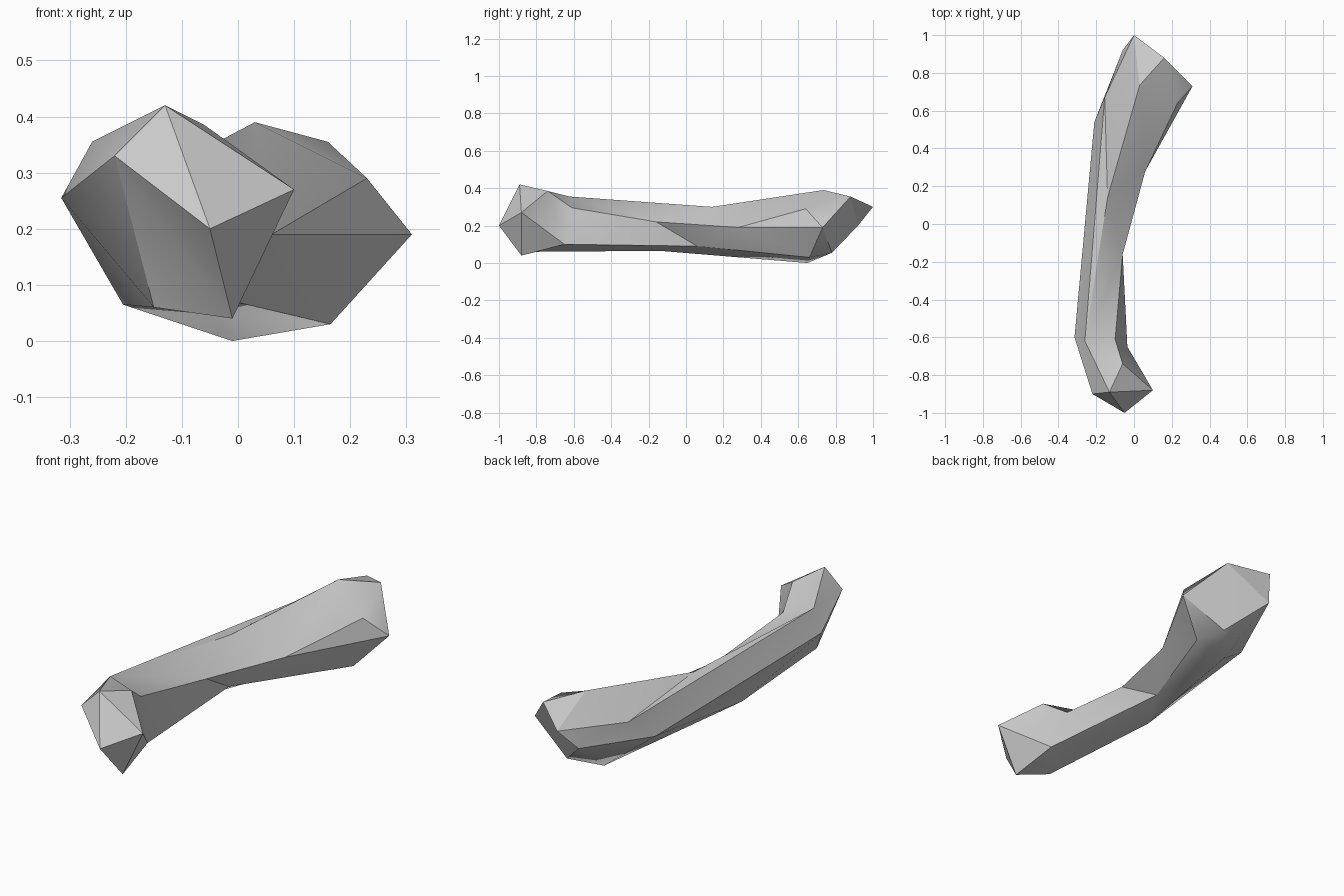
import bpy
import bmesh
from math import radians

cube = bpy.data.objects.get("Cube")
if cube:
    bpy.data.objects.remove(cube)

# Corner points of the faceted limb, grouped from front to back
corners = {
    # front knob
    "T": (-.05, -1, .2), "A": (-.13, -.89, .42), "B": (.1, -.88, .27),
    "C": (-.01, -.88, .04), "D": (-.22, -.9, .33),
    # front bend
    "E": (-.315, -.6, .255), "H": (-.26, -.62, .355), "I": (-.06, -.74, .385),
    "K": (-.1, -.61, .295), "J": (-.035, -.65, .1), "G": (-.15, -.8, .06),
    # narrow waist
    "F": (-.205, -.14, .065), "P": (-.09, .06, .09), "R": (-.06, -.16, .22),
    "U": (-.14, .14, .3), "S": (.06, .28, .19),
    # wide rear end
    "O": (-.21, .54, .155), "L": (-.155, .67, .26), "W": (.03, .735, .39),
    "Y": (.23, .64, .29), "M": (.31, .73, .19), "N": (.165, .66, .03),
    "V": (-.01, .65, 0), "X": (.16, .88, .355), "Z": (0, 1, .3),
    "Q": (-.06, .92, .2), "b": (.1, .78, .055),
}

# Cross-sections: top, shoulder, right, lower right, bottom, left, upper left.
# A repeated letter pinches the section, leaving triangles there.
sections = ["TTTTTTT", "ABBCCDA", "HIIJGEH", "HKKJGEH",
            "URRPFEH", "USSPFOL", "WYMNVOL", "XXMbbQZ"]


def add_face(bm, verts):
    """Add a face after dropping repeated corners."""
    unique = list(dict.fromkeys(verts))
    if len(unique) > 2:
        bm.faces.new(unique)


def loft(name, points, rings, material):
    """Bridge neighbouring cross-sections and cap the last one."""
    bm = bmesh.new()
    verts = {key: bm.verts.new(co) for key, co in points.items()}
    for near, far in zip(rings, rings[1:]):
        for i in range(len(near)):
            j = (i + 1) % len(near)
            add_face(bm, [verts[k] for k in (near[i], near[j], far[j], far[i])])
    add_face(bm, [verts[k] for k in rings[-1]])
    bmesh.ops.triangulate(bm, faces=bm.faces[:])
    bmesh.ops.recalc_face_normals(bm, faces=bm.faces[:])
    mesh = bpy.data.meshes.new(name)
    bm.to_mesh(mesh)
    bm.free()
    mesh.materials.append(material)
    obj = bpy.data.objects.new(name, mesh)
    bpy.context.collection.objects.link(obj)
    return obj


# Plain grey material
grey = bpy.data.materials.new("plain_grey")
grey.use_nodes = True
colour = (.6, .6, .6, 1)
grey.diffuse_color = colour
grey.node_tree.nodes["Principled BSDF"].inputs["Base Color"].default_value = colour

# Bent limb, with sharp creases kept between the larger facets
limb = loft("bent_limb", corners, sections, grey)
bpy.ops.object.select_all(action="DESELECT")
limb.select_set(True)
bpy.context.view_layer.objects.active = limb
bpy.ops.object.shade_smooth_by_angle(angle=radians(30))
